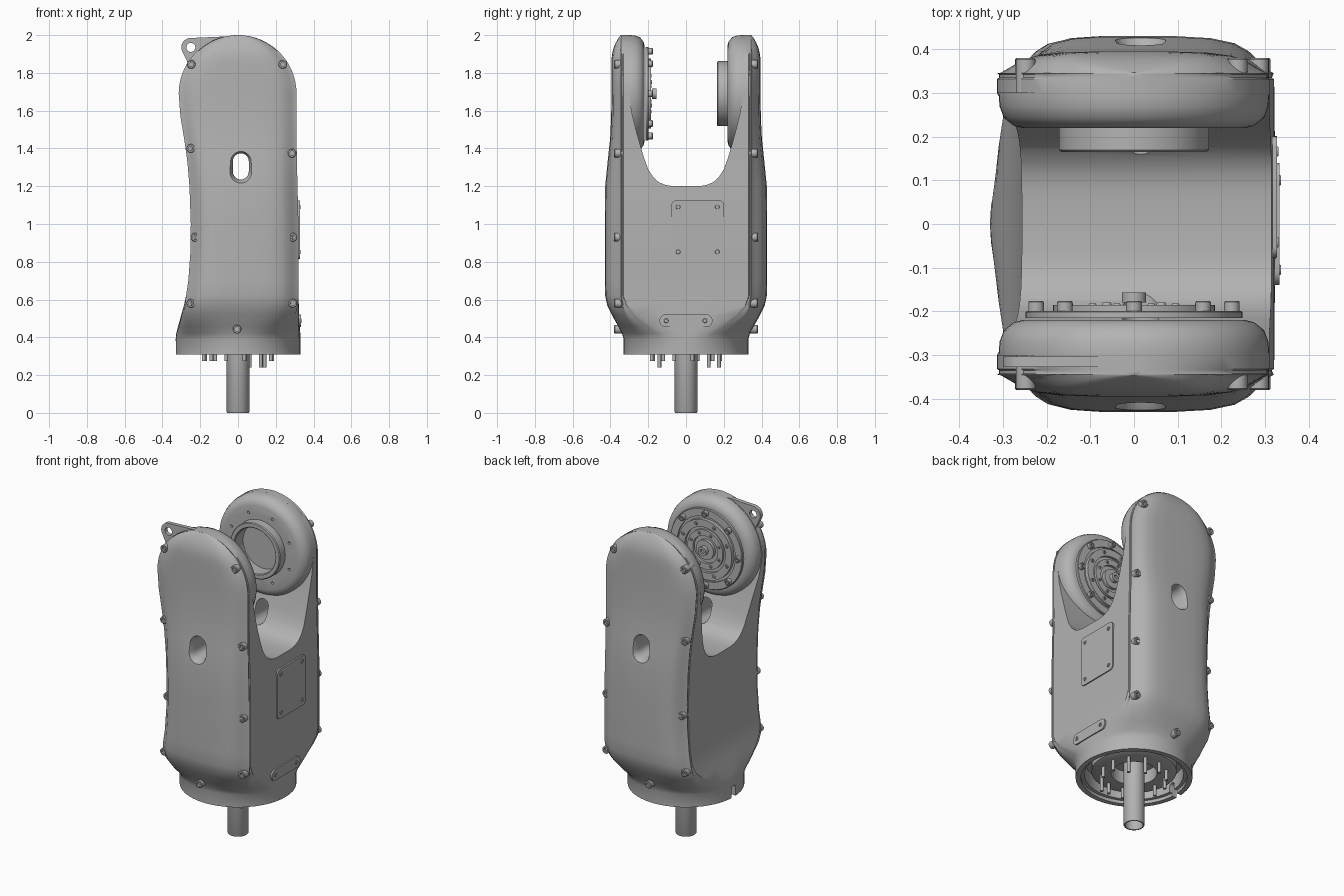
import bpy, bmesh, math
from mathutils import Vector

if "Cube" in bpy.data.objects:
    bpy.data.objects.remove(bpy.data.objects["Cube"])

grey = bpy.data.materials.new("machined grey")
grey.use_nodes = True
grey.diffuse_color = (0.45, 0.45, 0.45, 1)
grey.node_tree.nodes["Principled BSDF"].inputs["Base Color"].default_value = (0.45, 0.45, 0.45, 1)

HEAD_Z, HEAD_R = 1.69, 0.31


def loft(name, rings, closed=False):
    """Skin a list of equal-length point rings; cap the ends or join them."""
    bm = bmesh.new()
    rows = [[bm.verts.new(p) for p in ring] for ring in rings]
    n = len(rows[0])
    pairs = list(zip(rows, rows[1:])) + ([(rows[-1], rows[0])] if closed else [])
    for a, b in pairs:
        for i in range(n):
            j = (i + 1) % n
            bm.faces.new((a[i], a[j], b[j], b[i]))
    if not closed:
        bm.faces.new(rows[0])
        bm.faces.new(rows[-1])
    bmesh.ops.recalc_face_normals(bm, faces=bm.faces)
    mesh = bpy.data.meshes.new(name)
    bm.to_mesh(mesh)
    bm.free()
    ob = bpy.data.objects.new(name, mesh)
    bpy.context.collection.objects.link(ob)
    mesh.materials.append(grey)
    return ob


def place(a, b, h, axis):
    return {"X": Vector((h, a, b)), "Y": Vector((a, h, b)), "Z": Vector((a, b, h))}[axis]


def lathe(name, profile, centre, axis, n=48, closed=False):
    """Turn (radius, height) pairs around an axis through a 2D centre."""
    rings = []
    for r, h in profile:
        angles = [math.tau * i / n for i in range(n)]
        rings.append([place(centre[0] + r * math.cos(t), centre[1] + r * math.sin(t), h, axis) for t in angles])
    return loft(name, rings, closed)


def rounded(cx, cy, w, h, r, n=6):
    """Rounded rectangle outline."""
    pts = []
    for k, (sx, sy) in enumerate(((1, 1), (-1, 1), (-1, -1), (1, -1))):
        for i in range(n + 1):
            t = (k + i / n) * math.pi / 2
            pts.append((cx + sx * (w / 2 - r) + r * math.cos(t), cy + sy * (h / 2 - r) + r * math.sin(t)))
    return pts


def prism(name, outline, h0, h1, axis):
    return loft(name, [[place(a, b, h, axis) for a, b in outline] for h in (h0, h1)])


def cut(ob, cutter):
    cutter.hide_render = True
    mod = ob.modifiers.new("cut", "BOOLEAN")
    mod.operation, mod.solver, mod.object = "DIFFERENCE", "EXACT", cutter
    bpy.context.view_layer.objects.active = ob
    bpy.ops.object.modifier_apply(modifier=mod.name)
    bpy.data.objects.remove(cutter)


# Housing: horizontal sections that change from a round foot to a covered box
def section(z, left, right, depth, blend):
    side = [(1, 0), (1, 0.17), (1, 0.332), (0.985, 0.335), (0.985, 0.342), (1, 0.345)]
    cover = [(0.97, 0.12), (0.9, 0.35), (0.82, 0.62), (0.72, 0.82), (0.55, 0.95), (0.3, 1), (0, 1)]
    quarter = side + [(u, 0.34 + (depth - 0.34) * t) for u, t in cover]
    last = len(quarter) - 1
    quarter = [(u * blend + math.cos(i / last * math.pi / 2) * (1 - blend),
                y * blend + depth * math.sin(i / last * math.pi / 2) * (1 - blend))
               for i, (u, y) in enumerate(quarter)]
    half = quarter + [(-u, y) for u, y in reversed(quarter[:-1])]
    loop = half + [(u, -y) for u, y in reversed(half[1:-1])]
    return [(u * (right if u > 0 else -left), y, z) for u, y in loop]


stations = [
    (0.31, -0.33, 0.33, 0.33, 0), (0.39, -0.33, 0.33, 0.33, 0), (0.42, -0.327, 0.33, 0.338, 0.1),
    (0.46, -0.317, 0.327, 0.36, 0.35), (0.52, -0.3, 0.324, 0.393, 0.7), (0.57, -0.286, 0.322, 0.417, 0.92),
    (0.62, -0.275, 0.32, 0.428, 1), (0.7, -0.263, 0.32, 0.43, 1), (0.85, -0.252, 0.32, 0.43, 1),
    (1.0, -0.25, 0.32, 0.43, 1), (1.2, -0.257, 0.315, 0.428, 1), (1.33, -0.268, 0.312, 0.415, 1),
    (1.45, -0.285, 0.31, 0.402, 1), (1.57, -0.305, 0.31, 0.396, 1),
]
rings = [section(*s) for s in stations]
for deg in list(range(0, 85, 6)) + [87]:
    s, c = math.sin(math.radians(deg)), math.cos(math.radians(deg))
    depth = 0.346 + 0.049 * (1 - max(0, (s - 0.5) * 2) ** 2.5)
    rings.append(section(HEAD_Z + HEAD_R * s, -0.314 * c, HEAD_R * c, depth, 1))
housing = loft("fork_housing", rings)

# Fork opening between the two arms
u_half = [(0.07, 1.2), (0.11, 1.207), (0.145, 1.222), (0.175, 1.25), (0.2, 1.29), (0.222, 1.35),
          (0.243, 1.42), (0.265, 1.5), (0.287, 1.59), (0.3, 1.69), (0.3, 2.1)]
cut(housing, prism("fork_cutter", u_half + [(-y, z) for y, z in reversed(u_half)], -0.6, 0.6, "X"))

# Dished slot hole through both arms
hole = []
for y, r in ((-0.5, 0.1), (-0.435, 0.066), (-0.41, 0.052), (-0.38, 0.042),
             (0.38, 0.042), (0.41, 0.052), (0.435, 0.066), (0.5, 0.1)):
    hole.append([place(a, b, y, "Y") for a, b in rounded(0.015, 1.305, 2 * r, 2 * r + 0.055, r)])
cut(housing, loft("slot_hole_cutter", hole))

# Hollow foot with a keyway
cut(housing, lathe("foot_cutter", [(0.3, 0.25), (0.3, 0.33), (0.28, 0.33), (0.28, 0.42)], (0, 0), "Z"))
cut(housing, prism("keyway_cutter", rounded(0, 0.33, 0.04, 0.1, 0.015), -0.4, -0.25, "X"))

# Round joint heads on the inside of each arm
centre = (0, HEAD_Z)
for s, side in ((-1, "front"), (1, "back")):
    profile = [(0.306, 0.335), (0.31, 0.3), (0.308, 0.27), (0.298, 0.243), (0.275, 0.225), (0.255, 0.22)]
    head = lathe(side + "_joint_head", [(r, s * y) for r, y in profile], centre, "Y", 64)
    if s > 0:
        cut(head, lathe("bore_cutter", [(0.14, 0.1), (0.14, 0.25)], centre, "Y"))
        for k in range(8):
            t = math.tau * (k + 0.5) / 8
            spot = (0.215 * math.cos(t), HEAD_Z + 0.215 * math.sin(t))
            cut(head, lathe("bolt_hole_cutter", [(0.008, 0.2), (0.008, 0.24)], spot, "Y", 12))

# Back bearing ring
lathe("bearing_ring", [(0.172, 0.23), (0.172, 0.17), (0.167, 0.165), (0.145, 0.165), (0.14, 0.17), (0.14, 0.23)],
      centre, "Y", 64, closed=True)

# Front drive flange with concentric grooves
steps = [(0.248, 0.215), (0.248, 0.202), (0.245, 0.199), (0.2, 0.199), (0.2, 0.208), (0.185, 0.208), (0.185, 0.186),
         (0.14, 0.186), (0.14, 0.202), (0.122, 0.202), (0.122, 0.188), (0.085, 0.188), (0.085, 0.204),
         (0.06, 0.204), (0.06, 0.185), (0.03, 0.185)]
lathe("drive_flange", [(r, -y) for r, y in steps], centre, "Y", 64)
lathe("drive_centre_bolt", [(0.028, -0.18), (0.028, -0.157), (0.013, -0.157), (0.013, -0.17)], centre, "Y", 24)


def screw(name, spot, axis, h0, h1, r):
    d = math.copysign(0.012, h1 - h0)
    lathe(name, [(r, h0), (r, h1 - d / 4), (r * 0.85, h1), (r * 0.5, h1), (r * 0.5, h1 - d)], spot, axis, 18)


for k in range(8):
    t = math.tau * k / 8
    screw("flange_bolt", (0.224 * math.cos(t), HEAD_Z + 0.224 * math.sin(t)), "Y", -0.21, -0.176, 0.018)
    t += math.tau / 16
    screw("inner_flange_bolt", (0.163 * math.cos(t), HEAD_Z + 0.163 * math.sin(t)), "Y", -0.19, -0.18, 0.011)
    screw("hub_bolt", (0.103 * math.cos(t), HEAD_Z + 0.103 * math.sin(t)), "Y", -0.19, -0.182, 0.009)

# Cover screws on both faces
for x, z in ((-0.248, 1.845), (0.237, 1.845), (-0.25, 1.4), (0.286, 1.375), (-0.228, 0.93),
             (0.29, 0.93), (-0.25, 0.58), (0.29, 0.58), (-0.005, 0.443)):
    for s in (-1, 1):
        screw("cover_screw", (x, z), "Y", s * 0.3, s * 0.38, 0.023)

# Lifting ear on the front arm
ear_outline = [(-0.25 + 0.05 * math.cos(math.radians(a)), 1.935 + 0.05 * math.sin(math.radians(a)))
               for a in range(100, 211, 10)]
ear = prism("lifting_ear", ear_outline + [(-0.25, 1.82), (-0.1, 1.85), (-0.02, 1.995)], -0.328, -0.303, "Y")
cut(ear, lathe("ear_hole_cutter", [(0.024, -0.4), (0.024, -0.2)], (-0.25, 1.935), "Y", 24))

# Access plates and their screws on the straight side
prism("access_plate", rounded(0.062, 0.97, 0.278, 0.31, 0.025), 0.3, 0.327, "X")
for y in (-0.042, 0.166):
    for z in (0.852, 1.09):
        screw("access_plate_screw", (y, z), "X", 0.32, 0.331, 0.012)
prism("lower_plate", rounded(0, 0.488, 0.28, 0.068, 0.033), 0.28, 0.333, "X")
for y in (-0.105, 0.1):
    screw("lower_plate_screw", (y, 0.488), "X", 0.32, 0.337, 0.012)

# Base mount, hollow shaft and connector pins
lathe("base_mount_ring", [(0.24, 0.43), (0.24, 0.35), (0.21, 0.34), (0.13, 0.34), (0.13, 0.43)], (0, 0), "Z", closed=True)
lathe("shaft", [(0.06, 0.45), (0.06, 0.005), (0.057, 0), (0.05, 0), (0.05, 0.45)], (0, 0), "Z", 32, closed=True)
for k in range(12):
    t = math.tau * (k + 0.35) / 12
    low = 0.24 if k in (1, 2, 10) else 0.275
    lathe("connector_pin", [(0.01, 0.36), (0.01, low)], (0.185 * math.cos(t), 0.185 * math.sin(t)), "Z", 12)

# Smooth shading with sharp edges kept
bpy.ops.object.select_all(action="DESELECT")
for ob in bpy.context.collection.objects:
    if ob.type == "MESH":
        ob.select_set(True)
        bpy.context.view_layer.objects.active = ob
bpy.ops.object.shade_smooth_by_angle(angle=math.radians(32))
